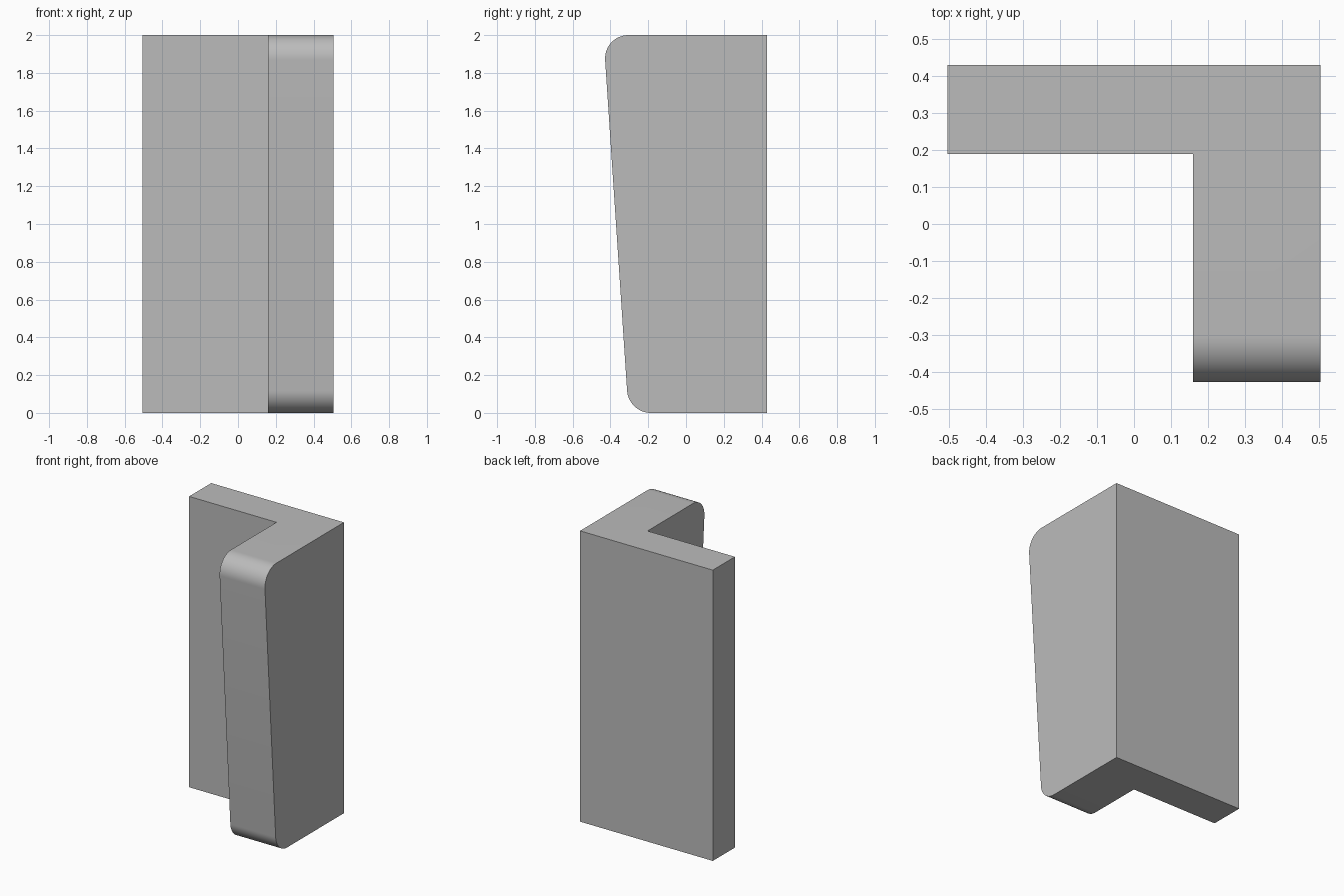
import bpy, bmesh, math

old = bpy.data.objects.get("Cube")
if old:
    bpy.data.objects.remove(old, do_unlink=True)

HEIGHT = 2.0
HALF_W, BACK = 0.505, 0.43        # outer side and rear faces
PLATE_Y, WEB_X = 0.19, 0.16       # inner faces of the two walls
FRONT_TOP, FRONT_BOTTOM = -0.437, -0.304   # sloping front, before rounding
RADIUS = 0.125

# Single grey material
grey = bpy.data.materials.new("plain grey")
grey.use_nodes = True
colour = (0.5, 0.5, 0.5, 1)
grey.diffuse_color = colour
grey.node_tree.nodes["Principled BSDF"].inputs["Base Color"].default_value = colour

# L-shaped footprint, raised into an angle bracket
bm = bmesh.new()
footprint = [(-HALF_W, BACK), (-HALF_W, PLATE_Y), (WEB_X, PLATE_Y),
             (WEB_X, FRONT_BOTTOM), (HALF_W, FRONT_BOTTOM), (HALF_W, BACK)]
base = bm.faces.new([bm.verts.new((x, y, 0)) for x, y in footprint])
raised = bmesh.ops.extrude_face_region(bm, geom=[base], use_keep_orig=True)
for v in [g for g in raised["geom"] if isinstance(g, bmesh.types.BMVert)]:
    v.co.z = HEIGHT
    if v.co.y < 0:
        v.co.y = FRONT_TOP        # lean the front edge forward
bmesh.ops.recalc_face_normals(bm, faces=bm.faces[:])

# Round the top and bottom front edges, allowing for the slope
lean = math.atan2(FRONT_BOTTOM - FRONT_TOP, HEIGHT)
for z, angle in ((HEIGHT, math.pi / 2 - lean), (0, math.pi / 2 + lean)):
    edges = [e for e in bm.edges
             if all(v.co.y < -0.25 and abs(v.co.z - z) < 0.001 for v in e.verts)]
    bmesh.ops.bevel(bm, geom=edges, offset=RADIUS / math.tan(angle / 2),
                    offset_type='OFFSET', segments=16, profile=0.5, affect='EDGES')
bmesh.ops.recalc_face_normals(bm, faces=bm.faces[:])

mesh = bpy.data.meshes.new("angle_bracket")
bm.to_mesh(mesh)
bm.free()
mesh.materials.append(grey)
bracket = bpy.data.objects.new("angle_bracket", mesh)
bpy.context.collection.objects.link(bracket)

# Smooth rounded edges, crisp corners
bpy.ops.object.select_all(action='DESELECT')
bracket.select_set(True)
bpy.context.view_layer.objects.active = bracket
bpy.ops.object.shade_smooth_by_angle(angle=math.radians(30))
